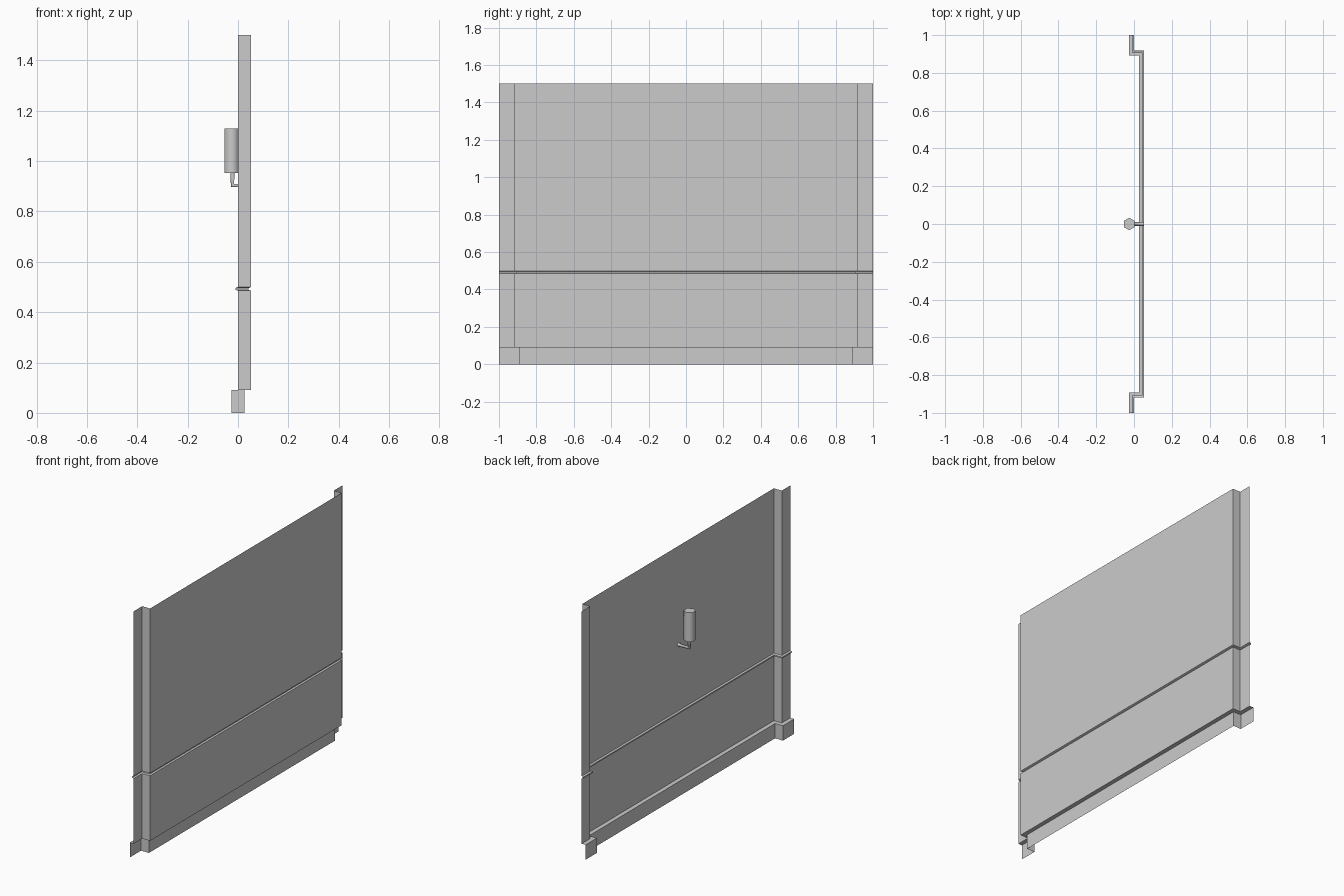
import bpy
import bmesh

cube = bpy.data.objects.get("Cube")
if cube:
    bpy.data.objects.remove(cube, do_unlink=True)

WALL_X = 0.0525     # main panel plane
JOG_Y = 0.918       # where the wall steps back to the end flanges

grey = bpy.data.materials.new("plain grey")
grey.use_nodes = True
COLOUR = (0.6, 0.6, 0.6, 1)
grey.diffuse_color = COLOUR
grey.node_tree.nodes["Principled BSDF"].inputs["Base Color"].default_value = COLOUR


def finish(name, bm):
    mesh = bpy.data.meshes.new(name)
    bm.to_mesh(mesh)
    bm.free()
    mesh.materials.append(grey)
    obj = bpy.data.objects.new(name, mesh)
    bpy.context.collection.objects.link(obj)
    return obj


def plan(inset):
    """Plan outline of the wall sheet, moved into the room by inset."""
    jog, panel = JOG_Y - inset, WALL_X - inset
    half = [(-inset, 1), (-inset, jog), (panel, jog)]
    return half + [(x, -y) for x, y in reversed(half)]


def wall_strip(name, profile):
    """Sweep a (inset, height) profile along the plan outline."""
    bm = bmesh.new()
    rows = [[bm.verts.new((x, y, z)) for x, y in plan(d)] for d, z in profile]
    for low, high in zip(rows, rows[1:]):
        for i in range(len(low) - 1):
            bm.faces.new((low[i], low[i + 1], high[i + 1], high[i]))
    bmesh.ops.reverse_faces(bm, faces=bm.faces[:])
    return finish(name, bm)


# Thin wall sheet with moulded strips
wall_strip("baseboard", [(0.026, 0), (0.026, 0.09), (0, 0.09)])
wall_strip("lower_panel", [(0, 0.09), (0, 0.485)])
wall_strip("chair_rail", [(0, 0.485), (0.01, 0.488), (0.01, 0.496), (0, 0.5)])
wall_strip("upper_panel", [(0, 0.5), (0, 1.5)])

# Six-sided lamp shade, corners pointing along the wall
LAMP_X = -0.025
bpy.ops.mesh.primitive_cylinder_add(vertices=6, radius=0.033, depth=0.177,
                                    location=(LAMP_X, 0, 1.0415))
shade = bpy.context.object
shade.name = "lamp_shade"
shade.data.materials.append(grey)
bpy.ops.object.shade_smooth_by_angle(angle=1.1)

# Bent bracket tube from the wall up to the shade
curve = bpy.data.curves.new("lamp_bracket", "CURVE")
curve.dimensions = "3D"
curve.bevel_depth = 0.01
curve.bevel_resolution = 1
curve.use_fill_caps = True
path = curve.splines.new("POLY")
path.points.add(2)
stops = [(WALL_X, 0.903), (LAMP_X + 0.003, 0.903), (LAMP_X + 0.003, 0.955)]
for point, (x, z) in zip(path.points, stops):
    point.co = (x, 0, z, 1)
curve.materials.append(grey)
bracket = bpy.data.objects.new("lamp_bracket", curve)
bpy.context.collection.objects.link(bracket)
